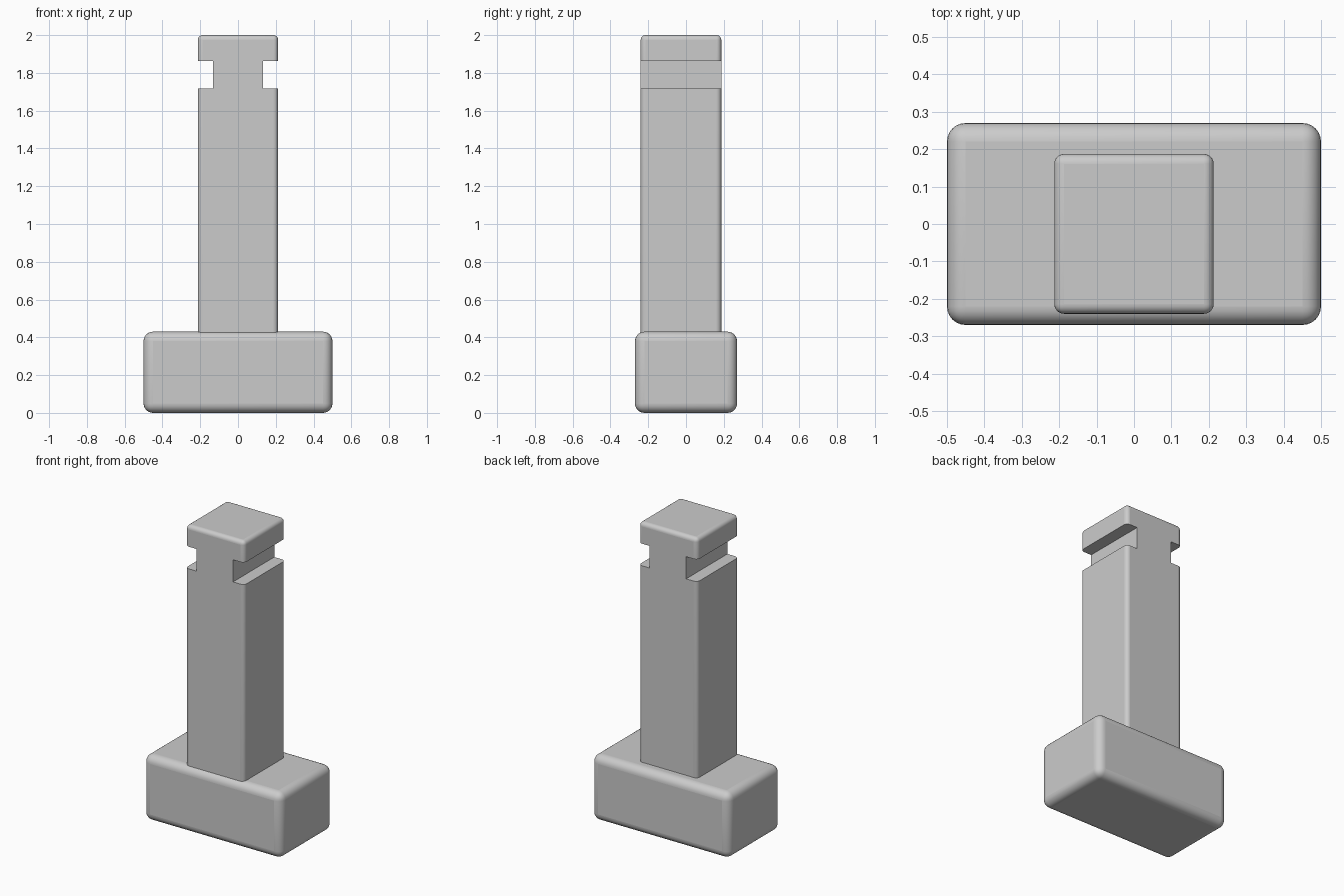
import bpy
import bmesh
from mathutils import Vector

cube = bpy.data.objects.get("Cube")
if cube:
    bpy.data.objects.remove(cube, do_unlink=True)

GREY = (0.6, 0.6, 0.6, 1)
grey = bpy.data.materials.new("plain grey")
grey.use_nodes = True
grey.diffuse_color = GREY
grey.node_tree.nodes["Principled BSDF"].inputs["Base Color"].default_value = GREY


def box(name, low, high):
    """Box spanning two opposite corners."""
    low, high = Vector(low), Vector(high)
    bm = bmesh.new()
    bmesh.ops.create_cube(bm, size=1)
    bmesh.ops.scale(bm, vec=high - low, verts=bm.verts)
    bmesh.ops.translate(bm, vec=(low + high) / 2, verts=bm.verts)
    mesh = bpy.data.meshes.new(name)
    bm.to_mesh(mesh)
    bm.free()
    mesh.materials.append(grey)
    obj = bpy.data.objects.new(name, mesh)
    bpy.context.collection.objects.link(obj)
    return obj


def round_edges(obj, width):
    bevel = obj.modifiers.new("rounded edges", "BEVEL")
    bevel.width = width
    bevel.segments = 6


def shade(obj):
    bpy.ops.object.select_all(action="DESELECT")
    obj.select_set(True)
    bpy.context.view_layer.objects.active = obj
    bpy.ops.object.shade_smooth_by_angle(angle=0.6)


# Rounded block at the foot
base = box("base", (-0.5, -0.27, 0), (0.5, 0.27, 0.43))
round_edges(base, 0.05)

# Square post, set slightly towards the front
post = box("post", (-0.213, -0.24, 0.3), (0.213, 0.187, 2))
round_edges(post, 0.026)

# Slots across both sides near the top, leaving a narrow neck
for side, name in ((-1, "right_slot_cutter"), (1, "left_slot_cutter")):
    x0, x1 = sorted((side * 0.132, side * 0.4))
    cutter = box(name, (x0, -0.5, 1.717), (x1, 0.5, 1.862))
    cutter.hide_render = True
    cutter.hide_set(True)
    cut = post.modifiers.new(name, "BOOLEAN")
    cut.operation = "DIFFERENCE"
    cut.solver = "EXACT"
    cut.object = cutter

for part in (base, post):
    shade(part)
